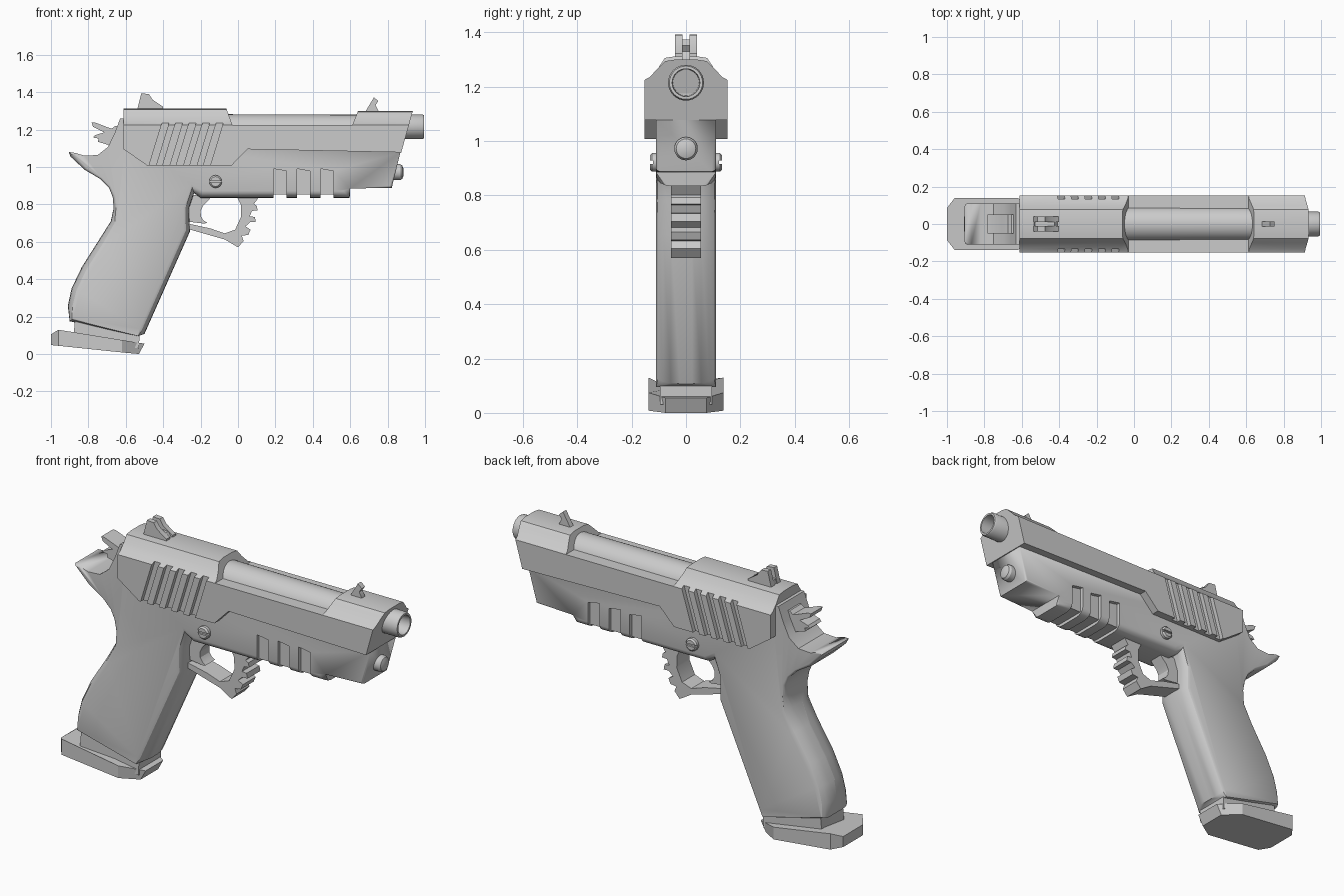
import bpy, bmesh
from math import sin, cos, pi
from mathutils import Vector

if "Cube" in bpy.data.objects:
    bpy.data.objects.remove(bpy.data.objects["Cube"])


def loft(name, rings, smooth=True):
    """Skin closed rings of equal length and cap both ends."""
    bm = bmesh.new()
    vs = [[bm.verts.new(p) for p in r] for r in rings]
    n = len(rings[0])
    for a, b in zip(vs, vs[1:]):
        for i in range(n):
            j = (i + 1) % n
            bm.faces.new((a[i], a[j], b[j], b[i]))
    bm.faces.new(vs[0])
    bm.faces.new(vs[-1])
    bmesh.ops.remove_doubles(bm, verts=bm.verts, dist=1e-5)
    bmesh.ops.recalc_face_normals(bm, faces=bm.faces)
    me = bpy.data.meshes.new(name)
    bm.to_mesh(me)
    bm.free()
    ob = bpy.data.objects.new(name, me)
    bpy.context.collection.objects.link(ob)
    if smooth:
        shade(ob)
    return ob


def activate(ob):
    bpy.ops.object.select_all(action='DESELECT')
    ob.select_set(True)
    bpy.context.view_layer.objects.active = ob


def shade(ob):
    activate(ob)
    bpy.ops.object.shade_smooth_by_angle(angle=0.5)


def prism(name, pts, y0, y1, smooth=True):
    """Side profile (x, z) extruded along y."""
    return loft(name, [[(x, y, z) for x, z in pts] for y in (y0, y1)], smooth)


def lathe(name, axis, centre, prof, n=24):
    """Rings of (position, radius) round the x or y axis."""
    rings = []
    for t, r in prof:
        ring = []
        for i in range(n):
            u, v = r * cos(2 * pi * i / n), r * sin(2 * pi * i / n)
            ring.append((t, u, centre + v) if axis == 'x' else (centre[0] + u, t, centre[1] + v))
        rings.append(ring)
    return loft(name, rings)


def cut(ob, cutters):
    """Subtract every cutter, then bake the result."""
    for c in cutters:
        c.hide_render = True
        m = ob.modifiers.new('cut', 'BOOLEAN')
        m.operation, m.solver, m.object = 'DIFFERENCE', 'EXACT', c
        activate(ob)
        bpy.ops.object.modifier_apply(modifier=m.name)
    shade(ob)


def drop(cutters):
    for c in cutters:
        bpy.data.objects.remove(c)


def rounded_profile(name, pts, half, seg=4):
    """Side profile of (x, z, inset) with its rim rounded by each inset."""
    n = len(pts)
    P = [Vector(p[:2]) for p in pts]
    area = sum(P[i].cross(P[(i + 1) % n]) for i in range(n))
    inward = []
    for i in range(n):
        a, b = (P[i] - P[i - 1]).normalized(), (P[(i + 1) % n] - P[i]).normalized()
        s = 1 if area > 0 else -1
        n1, n2 = Vector((-a.y, a.x)) * s, Vector((-b.y, b.x)) * s
        inward.append((n1 + n2) / max(0.5, 1 + n1.dot(n2)))

    def ring(t, side):
        out = []
        for p, q, d in zip(pts, P, inward):
            r = p[2]
            depth = r * (2.5 if p[1] < 0.8 else 1.4)
            v = q + d * r * (1 - cos(t))
            out.append((v.x, side * (half - depth * (1 - sin(t))), v.y))
        return out
    angles = [pi / 2 * k / seg for k in range(seg + 1)]
    return loft(name, [ring(t, -1) for t in reversed(angles)] + [ring(t, 1) for t in angles])


# Frame, grip and tang in one rounded profile
frame = rounded_profile('frame_and_grip', [
    (-.6, 1.15, 0), (.84, 1.15, 0), (.868, 1.078, 0), (.822, .888, .012), (.6, .885, 0),
    (.597, .835, .037), (-.2, .835, .037), (-.235, .86, .03), (-.262, .78, .03),
    (-.257, .655, .035), (-.5, .107, .035), (-.535, .096, 0), (-.9, .175, .02),
    (-.91, .257, .04), (-.89, .35, .045), (-.835, .465, .045), (-.74, .615, .045),
    (-.68, .71, .035), (-.665, .78, .02), (-.67, .84, .015), (-.69, .89, .01),
    (-.735, .935, .01), (-.82, .985, .015), (-.895, 1.055, .02), (-.905, 1.08, .01),
    (-.87, 1.075, 0), (-.82, 1.06, 0), (-.75, 1.064, 0), (-.695, 1.107, 0),
    (-.66, 1.18, 0), (-.63, 1.26, 0), (-.6, 1.26, 0)], .11)

# Accessory rail slots
slots = []
for x in (.19, .315, .44):
    top = [(x, .99), (x + .07, .978)]
    for s in (-1, 1):
        slots.append(prism('slot_cutter', [(x, .8)] + top + [(x + .07, .8)], s * .09, s * .2, False))
    slots.append(prism('slot_cutter', [(x, .8), (x, .852), (x + .07, .852), (x + .07, .8)], -.2, .2, False))
cut(frame, slots)
drop(slots)

# Slide body with dropped rear flanges
slide = prism('slide', [(-.613, 1.225), (-.613, 1.096), (-.485, 1.007), (-.035, 1.007),
                        (.05, 1.095), (.873, 1.078), (.914, 1.225)], -.153, .153)


# Raised slide tops, rear and front, with sloping ends
def slide_top(name, top, x0, x1):
    half = [(.153, 1.225), (.133, 1.236), (.1, 1.272), (.078, top - .006), (.04, top)]
    sec = half + [(-y, z) for y, z in reversed(half)]
    rings = []
    for a, b in (x0, x1):
        rings.append([(a + (b - a) * (z - 1.225) / (top - 1.225), y, z) for y, z in sec])
    return loft(name, rings)


rear_top = slide_top('slide_top_rear', 1.312, (-.613, -.613), (-.03, -.062))
slide_top('slide_top_front', 1.3, (.612, .642), (.914, .935))

# Slanted grip serrations
serr = []
for i in range(5):
    x = -.478 + .0725 * i
    for s in (-1, 1):
        serr.append(prism('serration_cutter', [(x, 1.0), (x + .037, 1.0), (x + .109, 1.236),
                                               (x + .072, 1.236)], s * .13, s * .2, False))
cut(slide, serr)
cut(rear_top, serr)
drop(serr)

# Exposed barrel, muzzle and recoil rod
lathe('barrel', 'x', 1.189, [(-.08, .093), (.66, .09)], 32)
lathe('muzzle', 'x', 1.215, [(.8, .066), (.985, .066), (.995, .061), (.995, .051), (.9, .048)], 32)
lathe('recoil_rod', 'x', .972, [(.75, .043), (.866, .043), (.878, .036), (.885, .018)])

# Trigger guard with toothed front
prism('trigger_guard', [
    (-.28, .672), (-.07, .612), (0, .57), (.03, .605), (.02, .632), (.055, .637), (.067, .665),
    (.04, .682), (.065, .705), (.095, .705), (.09, .733), (.062, .735), (.075, .765),
    (.105, .768), (.1, .792), (.085, .802), (.12, .85), (-.01, .85), (.015, .8), (.017, .735),
    (-.015, .665), (-.07, .645), (-.15, .672), (-.28, .70)], -.055, .055)

# Trigger
prism('trigger', [(-.27, .85), (-.14, .85), (-.155, .825), (-.185, .795), (-.2, .765),
                  (-.198, .735), (-.185, .715), (-.165, .702), (-.18, .697), (-.27, .708)], -.04, .04)

# Hammer
prism('hammer', [(-.783, 1.238), (-.765, 1.238), (-.705, 1.215), (-.675, 1.205), (-.655, 1.22),
                 (-.6, 1.22), (-.62, 1.08), (-.7, 1.12), (-.75, 1.135), (-.745, 1.152),
                 (-.775, 1.157), (-.765, 1.17), (-.715, 1.185), (-.775, 1.215)], -.05, .05)

# Rear sight: two blades joined by a low base
for s, side in ((-1, 'left'), (1, 'right')):
    prism('rear_sight_' + side, [(-.54, 1.3), (-.535, 1.322), (-.517, 1.393), (-.477, 1.39),
                                 (-.455, 1.358), (-.4, 1.322), (-.4, 1.3)], s * .012, s * .04)
prism('rear_sight_base', [(-.535, 1.3), (-.53, 1.338), (-.425, 1.338), (-.4, 1.3)], -.012, .012)

# Front sight
prism('front_sight', [(.675, 1.285), (.685, 1.302), (.727, 1.373), (.75, 1.352), (.735, 1.33),
                      (.75, 1.302), (.75, 1.285)], -.014, .014)

# Slotted side pins
for s, side in ((-1, 'left'), (1, 'right')):
    pin = lathe('pin_' + side, 'y', (-.12, .922),
                [(s * .09, .034), (s * .125, .034), (s * .133, .026)])
    groove = prism('groove_cutter', [(-.17, .916), (-.17, .928), (-.07, .928), (-.07, .916)],
                   s * .122, s * .15, False)
    cut(pin, [groove])
    drop([groove])

# Magazine neck and base plate
prism('magazine_neck', [(-.87, .2), (-.88, .09), (-.53, .03), (-.525, .13)], -.095, .095)
half_plan = [(-1, .085), (-.96, .138), (-.62, .138), (-.5, .075)]
plan = half_plan + [(x, -y) for x, y in reversed(half_plan)]


def plate_ring(scale, low):
    ring = []
    for x, y in plan:
        base = .048 * max(0, -.54 - x) / .46
        top = .105 if x < -.98 else .128 - .162 * (x + .95)
        ring.append((x if x < -.55 else x - .03 * low, y * scale, base if low else top))
    return ring


loft('magazine_base', [plate_ring(1, 1), plate_ring(1, 0)])
